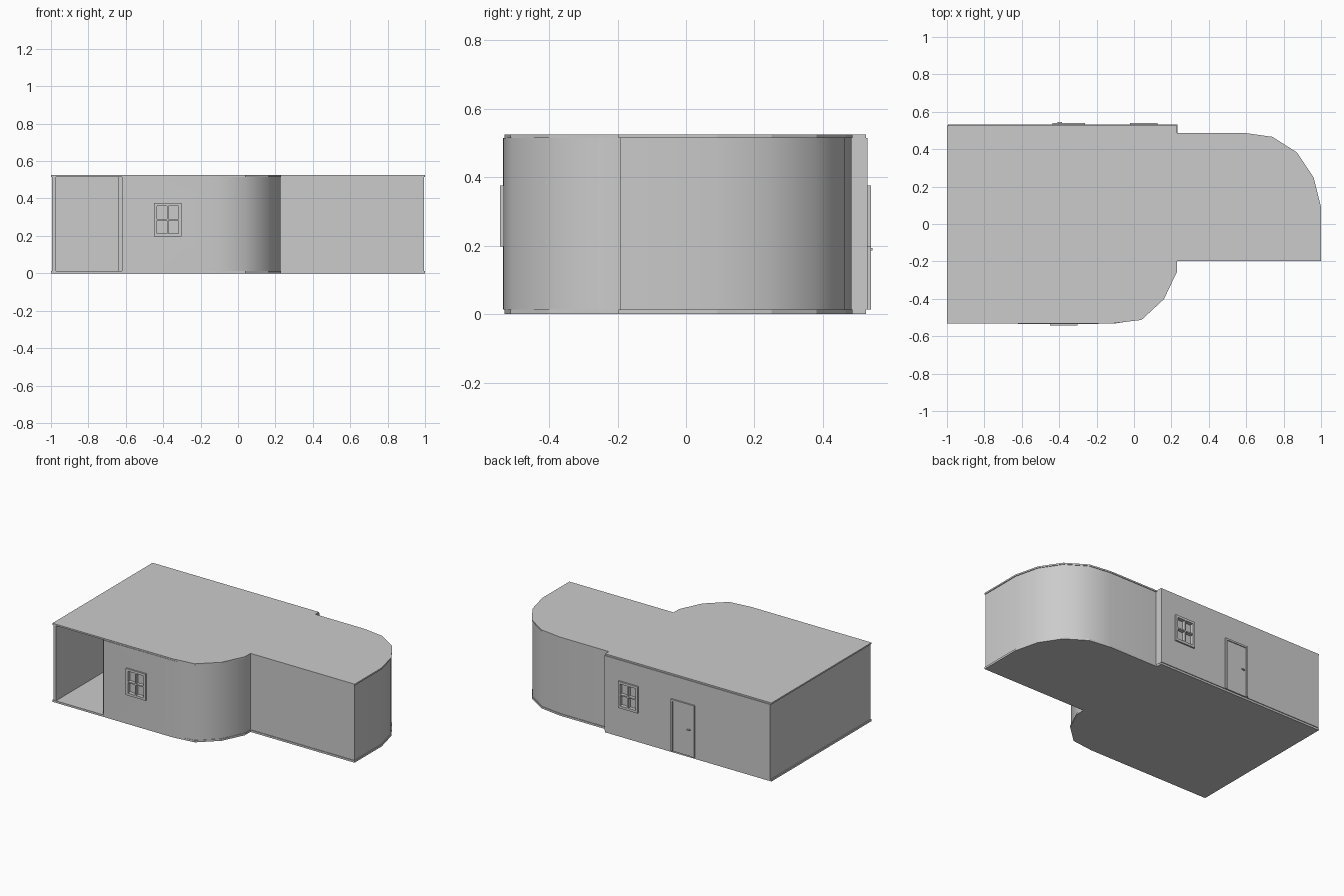
import bpy, bmesh, math
from mathutils import Vector

if "Cube" in bpy.data.objects:
    bpy.data.objects.remove(bpy.data.objects["Cube"])

FLOOR, CEIL, TOP = 0.013, 0.515, 0.525


def finish(bm, name, smooth=False):
    bmesh.ops.recalc_face_normals(bm, faces=bm.faces[:])
    me = bpy.data.meshes.new(name)
    bm.to_mesh(me)
    bm.free()
    ob = bpy.data.objects.new(name, me)
    bpy.context.collection.objects.link(ob)
    if smooth:
        bpy.ops.object.select_all(action='DESELECT')
        ob.select_set(True)
        bpy.context.view_layer.objects.active = ob
        bpy.ops.object.shade_smooth_by_angle(angle=math.radians(35))
    return ob


def prism(name, pts, z0, z1):
    bm = bmesh.new()
    f = bm.faces.new([bm.verts.new((x, y, z0)) for x, y in pts])
    ext = bmesh.ops.extrude_face_region(bm, geom=[f])
    vs = [g for g in ext['geom'] if isinstance(g, bmesh.types.BMVert)]
    bmesh.ops.translate(bm, verts=vs, vec=(0, 0, z1 - z0))
    return finish(bm, name)


def box(name, x0, x1, y0, y1, z0, z1):
    return prism(name, [(x0, y0), (x1, y0), (x1, y1), (x0, y1)], z0, z1)


def wall(name, path, t, z0, z1):
    # wall strip thickened to the left of its path with mitred corners
    p = [Vector(q) for q in path]
    n = []
    for a, b in zip(p, p[1:]):
        d = (b - a).normalized()
        n.append(Vector((-d.y, d.x)))
    inner = []
    for i, q in enumerate(p):
        a, b = n[max(i - 1, 0)], n[min(i, len(n) - 1)]
        inner.append(q + (a + b) * (t / (1 + a.dot(b))))
    bm = bmesh.new()
    rings = []
    for o, i in zip(p, inner):
        rings.append([bm.verts.new((v.x, v.y, z))
                      for v, z in ((o, z0), (o, z1), (i, z1), (i, z0))])
    for r, s in zip(rings, rings[1:]):
        for k in range(4):
            bm.faces.new((r[k], s[k], s[(k + 1) % 4], r[(k + 1) % 4]))
    bm.faces.new(rings[0])
    bm.faces.new(rings[-1])
    return finish(bm, name, True)


# floor and roof slabs share one outline
outline = [(-1, -0.531), (-0.11, -0.531), (0.04, -0.513), (0.16, -0.402),
           (0.23, -0.255), (0.23, -0.197), (1, -0.197), (1, 0.09),
           (0.96, 0.25), (0.872, 0.382), (0.74, 0.466), (0.59, 0.487),
           (0.23, 0.487), (0.23, 0.526), (-1, 0.526)]
prism("floor_slab", outline, 0, FLOOR)
prism("roof_slab", outline, CEIL, TOP)

# outer wall, open at the front left
path = [(-0.62, -0.535), (-0.11, -0.533), (0.04, -0.51), (0.157, -0.4),
        (0.226, -0.255), (0.226, -0.193), (0.995, -0.193), (0.995, 0.09),
        (0.956, 0.248), (0.869, 0.379), (0.738, 0.463), (0.59, 0.483),
        (0.232, 0.483), (0.232, 0.531), (-0.994, 0.531), (-0.994, -0.529)]
walls = wall("outer_wall", path, 0.02, FLOOR, CEIL)

# inner partitions
wall("garage_partition", [(-0.62, -0.516), (-0.62, 0.195), (-0.975, 0.195)],
     0.018, FLOOR, CEIL)
wall("room_partition", [(-0.27, 0.512), (-0.27, 0.04)], 0.018, FLOOR, CEIL)


def window(name, cx, wall_y, side):
    # side is -1 for the front and 1 for the back
    cz, hw, hh = 0.287, 0.073, 0.089
    cut = box(name + "_cutter", cx - 0.06, cx + 0.06, wall_y - 0.05, wall_y + 0.05,
              cz - 0.074, cz + 0.074)
    cut.hide_render = True
    cut.hide_viewport = True
    m = walls.modifiers.new(name, 'BOOLEAN')
    m.object = cut
    m.operation = 'DIFFERENCE'
    m.solver = 'EXACT'
    y0, y1 = sorted((wall_y + side * 0.010, wall_y - side * 0.012))
    for s, tag in ((-1, "left"), (1, "right")):
        x = sorted((cx + s * hw, cx + s * 0.058))
        box(f"{name}_{tag}_stile", *x, y0, y1, cz - hh, cz + hh)
    for s, tag in ((-1, "bottom"), (1, "top")):
        z = sorted((cz + s * hh, cz + s * 0.073))
        box(f"{name}_{tag}_rail", cx - 0.058, cx + 0.058, y0, y1, *z)
    box(name + "_upright_bar", cx - 0.004, cx + 0.004, y0, y1, cz - 0.073, cz + 0.073)
    for s, tag in ((-1, "left"), (1, "right")):
        x = sorted((cx + s * 0.004, cx + s * 0.058))
        box(f"{name}_{tag}_cross_bar", *x, y0, y1, cz - 0.004, cz + 0.004)
    g = sorted((wall_y - side * 0.015, wall_y - side * 0.018))
    box(name + "_glass", cx - 0.059, cx + 0.059, *g, cz - 0.073, cz + 0.073)


window("front_window", -0.376, -0.534, -1)
window("back_window", 0.052, 0.531, 1)

# back door with frame and handle
box("door_leaf", -0.423, -0.277, 0.525, 0.535, FLOOR, 0.348)
for tag, x in (("left", (-0.437, -0.423)), ("right", (-0.277, -0.263))):
    box(f"door_{tag}_jamb", *x, 0.525, 0.541, FLOOR, 0.36)
box("door_head", -0.423, -0.277, 0.525, 0.541, 0.348, 0.36)
box("door_handle", -0.408, -0.386, 0.54, 0.545, 0.186, 0.193)
box("door_handle_stem", -0.408, -0.402, 0.533, 0.541, 0.186, 0.193)
